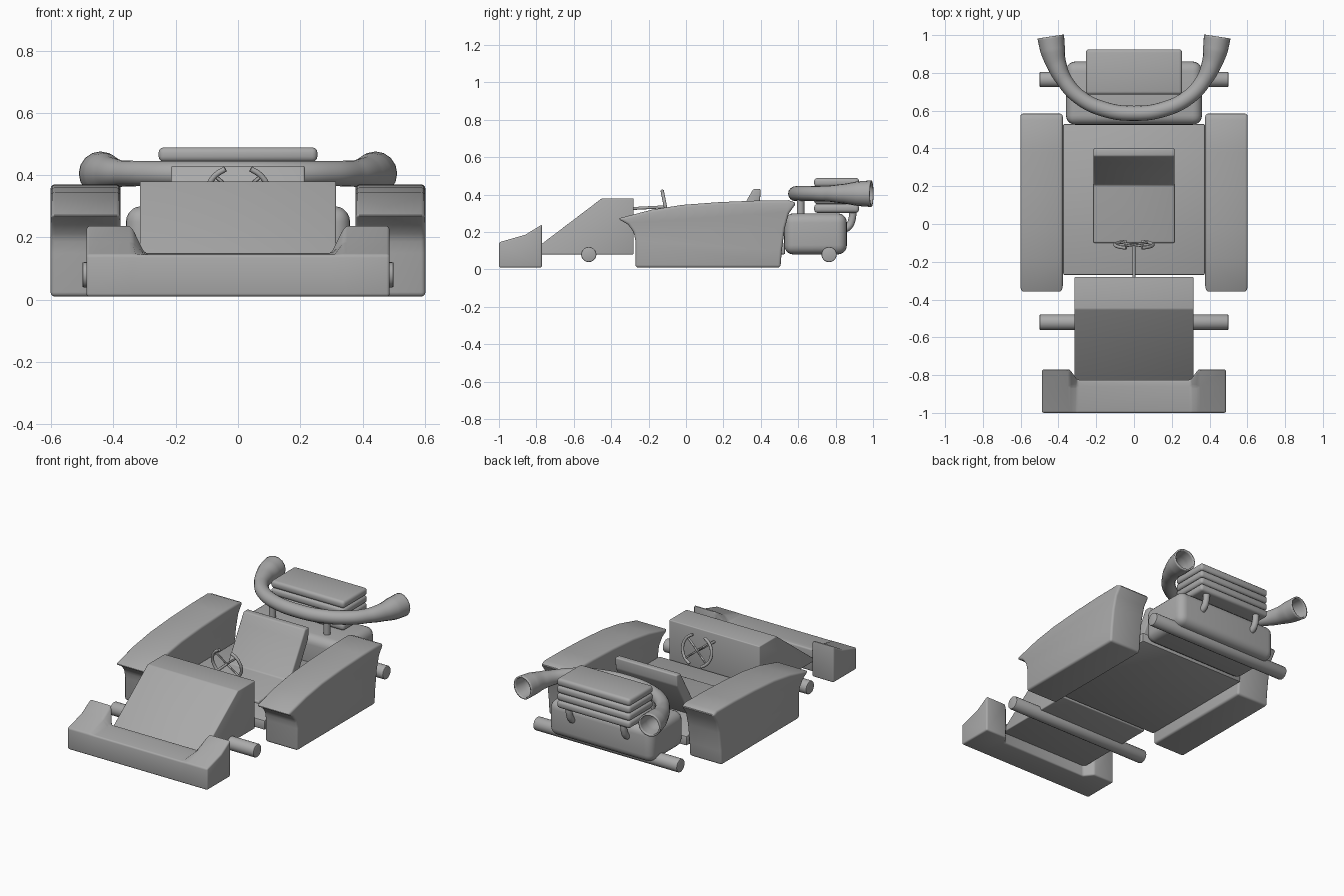
import bpy, bmesh, math
from mathutils import Vector

if "Cube" in bpy.data.objects:
    bpy.data.objects.remove(bpy.data.objects["Cube"])

grey = bpy.data.materials.new("plain_grey")
grey.diffuse_color = (0.4, 0.4, 0.4, 1)
grey.use_nodes = True
grey.node_tree.nodes["Principled BSDF"].inputs["Base Color"].default_value = grey.diffuse_color


def smooth(ob, angle=35):
    bpy.ops.object.select_all(action='DESELECT')
    ob.select_set(True)
    bpy.context.view_layer.objects.active = ob
    bpy.ops.object.shade_smooth_by_angle(angle=math.radians(angle))


def loft(name, sections, bevel=0.015, segs=3):
    """Skin matching loops, cap the ends and round the sharp edges."""
    bm = bmesh.new()
    rings = [[bm.verts.new(p) for p in s] for s in sections]
    n = len(rings[0])
    for a, b in zip(rings, rings[1:]):
        for i in range(n):
            j = (i + 1) % n
            bm.faces.new((a[i], a[j], b[j], b[i]))
    bm.faces.new(rings[0])
    bm.faces.new(rings[-1])
    bmesh.ops.recalc_face_normals(bm, faces=bm.faces)
    edges = [e for e in bm.edges if e.calc_face_angle(0) > math.radians(25)]
    if bevel:
        bmesh.ops.bevel(bm, geom=edges, offset=bevel, segments=segs, profile=0.5,
                        affect='EDGES', clamp_overlap=True)
    bmesh.ops.recalc_face_normals(bm, faces=bm.faces)
    me = bpy.data.meshes.new(name)
    bm.to_mesh(me)
    bm.free()
    me.materials.append(grey)
    ob = bpy.data.objects.new(name, me)
    bpy.context.collection.objects.link(ob)
    smooth(ob)
    return ob


def extrude_x(name, profile, x0, x1, bevel=0.015, segs=3):
    return loft(name, [[(x, y, z) for y, z in profile] for x in (x0, x1)], bevel, segs)


def block(name, x, y0, y1, z0, z1, bevel, segs=3):
    return extrude_x(name, [(y0, z0), (y1, z0), (y1, z1), (y0, z1)], -x, x, bevel, segs)


def tube(name, points, radii, wall=0, res=5):
    """Smooth pipe through points; a wall thickness leaves the ends open."""
    cu = bpy.data.curves.new(name, 'CURVE')
    cu.dimensions = '3D'
    cu.bevel_depth = 1.0
    cu.bevel_resolution = res
    cu.resolution_u = 8
    cu.use_fill_caps = not wall
    sp = cu.splines.new('BEZIER')
    sp.bezier_points.add(len(points) - 1)
    for i, (bp, p) in enumerate(zip(sp.bezier_points, points)):
        bp.co = p
        bp.handle_left_type = bp.handle_right_type = 'AUTO'
        bp.radius = radii[i] if isinstance(radii, (list, tuple)) else radii
    ob = bpy.data.objects.new(name, cu)
    bpy.context.collection.objects.link(ob)
    bpy.ops.object.select_all(action='DESELECT')
    ob.select_set(True)
    bpy.context.view_layer.objects.active = ob
    bpy.ops.object.convert(target='MESH')
    ob = bpy.context.view_layer.objects.active
    ob.data.materials.clear()
    ob.data.materials.append(grey)
    smooth(ob, 45)
    if wall:
        m = ob.modifiers.new("wall", 'SOLIDIFY')
        m.thickness = wall
        m.offset = -1
    return ob


# Front bumper with raised, swept-back ends
def bumper_section(x):
    if abs(x) > 0.32:
        rear, mid, top = -0.77, 0.185, 0.24
    else:
        rear, mid, top = -0.825, 0.148, 0.15
    return [(x, -1, 0.01), (x, -1, 0.145), (x, -0.86, mid), (x, rear, top), (x, rear, 0.01)]


loft("front_bumper", [bumper_section(x) for x in (-0.487, -0.34, -0.30, 0.30, 0.34, 0.487)], 0.01)

# Wedge nose
extrude_x("nose", [(-0.83, 0.08), (-0.28, 0.08), (-0.28, 0.38), (-0.45, 0.38), (-0.83, 0.092)],
          -0.315, 0.315, 0.015)

# Floor pan
block("floor", 0.375, -0.27, 0.53, 0.08, 0.14, 0.008, 2)

# Side pods with a flared front lip
pod = [(-0.27, 0.01), (0.505, 0.01), (0.512, 0.10), (0.528, 0.22), (0.55, 0.30), (0.59, 0.355),
       (0.55, 0.37), (0.38, 0.368), (0.18, 0.36), (-0.02, 0.345), (-0.18, 0.32), (-0.365, 0.272),
       (-0.31, 0.24), (-0.28, 0.20), (-0.27, 0.15)]
for side, s in (("left", -1), ("right", 1)):
    extrude_x(side + "_side_pod", pod, s * 0.377, s * 0.602, 0.014)

# Seat: cushion and reclined back in one shell
extrude_x("seat", [(-0.10, 0.12), (0.26, 0.12), (0.395, 0.36), (0.40, 0.43), (0.36, 0.43),
                   (0.325, 0.37), (0.205, 0.165), (-0.10, 0.155)], -0.215, 0.215, 0.008)

# Axles
for name, y in (("front_axle", -0.52), ("rear_axle", 0.765)):
    ring = [(y + 0.041 * math.cos(a), 0.08 + 0.041 * math.sin(a))
            for a in (i * math.tau / 20 for i in range(20))]
    extrude_x(name, ring, -0.5, 0.5, 0.006, 2)

# Steering column and open wheel
tube("steering_column", [(0, -0.30, 0.325), (0, -0.11, 0.335)], 0.008)


def rim(a, s, r=1.0):
    a = math.radians(a)
    dz = 0.093 * r * math.sin(a)
    return (s * 0.1 * r * math.cos(a), -0.11 - 0.2 * dz, 0.335 + dz)


for side, s in (("left", -1), ("right", 1)):
    tube(side + "_steering_grip", [rim(a, s) for a in range(-66, 67, 22)], 0.009, res=3)
    for part, a in (("upper", 42), ("lower", -42)):
        tube(f"{side}_{part}_spoke", [rim(a, s, 0), rim(a, s)], 0.006, res=2)

# Engine block
block("engine", 0.36, 0.525, 0.86, 0.08, 0.30, 0.05, 5)

# Stacked air box
for i in range(4):
    z = 0.303 + i * 0.0465
    block(f"air_box_layer_{i + 1}", 0.255, 0.685, 0.925, z, z + 0.0465, 0.017, 3)

# Curved exhaust with flared open ends
half = [(0.15, 0.605, 0.04), (0.29, 0.672, 0.04), (0.37, 0.762, 0.042),
        (0.412, 0.85, 0.053), (0.43, 0.92, 0.066), (0.441, 0.992, 0.071)]
path = [(-x, y, r) for x, y, r in reversed(half)] + [(0, 0.586, 0.04)] + half
tube("exhaust", [(x, y, 0.405) for x, y, r in path], [r for x, y, r in path], wall=0.01, res=6)

# Support stubs and rear feed pipes
for side, s in (("left", -1), ("right", 1)):
    x = s * 0.19
    tube(side + "_exhaust_stub", [(x, 0.613, 0.28), (x, 0.613, 0.40)], 0.02)
    tube(side + "_feed_pipe", [(x, 0.82, 0.21), (x, 0.865, 0.225), (x, 0.888, 0.27),
                               (x, 0.89, 0.33)], 0.02)
